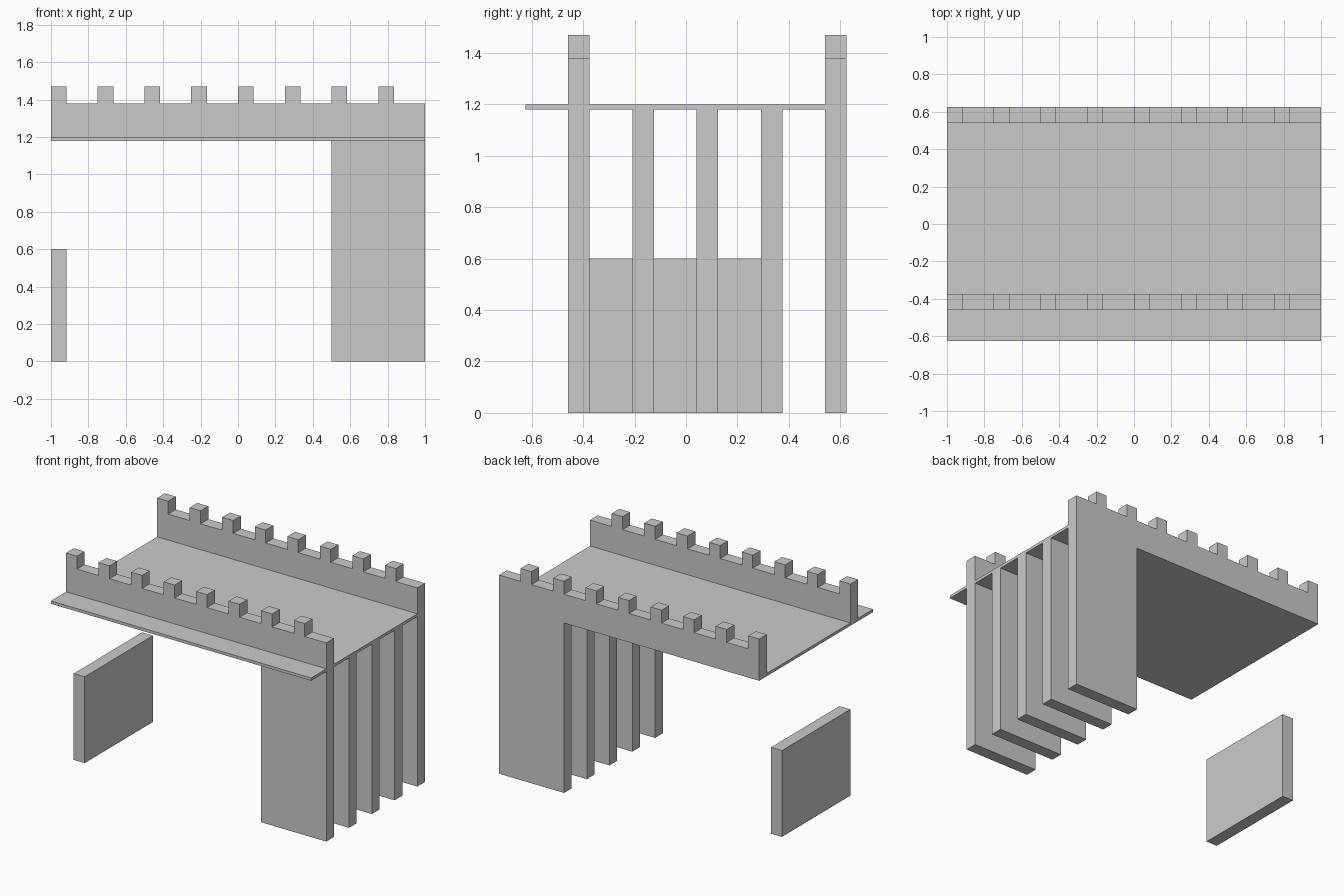
import bpy, bmesh

if "Cube" in bpy.data.objects:
    bpy.data.objects.remove(bpy.data.objects["Cube"])

T = 0.084           # common wall thickness
DECK_BOTTOM, DECK_TOP = 1.18, 1.20


def extrude_profile(name, points, y0, y1):
    """Extrude an x/z outline from y0 to y1."""
    bm = bmesh.new()
    face = bm.faces.new([bm.verts.new((x, y0, z)) for x, z in points])
    ext = bmesh.ops.extrude_face_region(bm, geom=[face])
    verts = [v for v in ext["geom"] if isinstance(v, bmesh.types.BMVert)]
    bmesh.ops.translate(bm, verts=verts, vec=(0, y1 - y0, 0))
    bmesh.ops.recalc_face_normals(bm, faces=bm.faces)
    mesh = bpy.data.meshes.new(name)
    bm.to_mesh(mesh)
    bm.free()
    obj = bpy.data.objects.new(name, mesh)
    bpy.context.collection.objects.link(obj)
    return obj


def box(name, x0, x1, y0, y1, z0, z1):
    return extrude_profile(name, [(x0, z0), (x1, z0), (x1, z1), (x0, z1)], y0, y1)


# Crenellated wall outline: support leg, parapet and eight merlons
wall = [(-1, DECK_BOTTOM), (0.5, DECK_BOTTOM), (0.5, 0), (1, 0), (1, 1.38)]
for i in reversed(range(8)):
    x = -1 + 0.25 * i
    wall += [(x + T, 1.38), (x + T, 1.47), (x, 1.47)]
    if i:
        wall.append((x, 1.38))

front_y, back_y = -0.459, 0.625 - T
extrude_profile("front_battlement_wall", wall, front_y, front_y + T)
extrude_profile("back_battlement_wall", wall, back_y, back_y + T)

# Walkway deck between the walls, and the ledge outside the front wall
box("walkway_deck", -1, 1, front_y + T, back_y, DECK_BOTTOM, DECK_TOP)
box("front_ledge", -1, 1, -0.625, front_y, DECK_BOTTOM, DECK_TOP)

# Support fins under the deck
for i in range(1, 4):
    y = front_y + 0.25 * i
    box(f"support_fin_{i}", 0.5, 1, y, y + T, 0, DECK_BOTTOM)

# Free-standing low wall
box("low_wall", -1, -1 + T, -0.375, 0.375, 0, 0.6)
